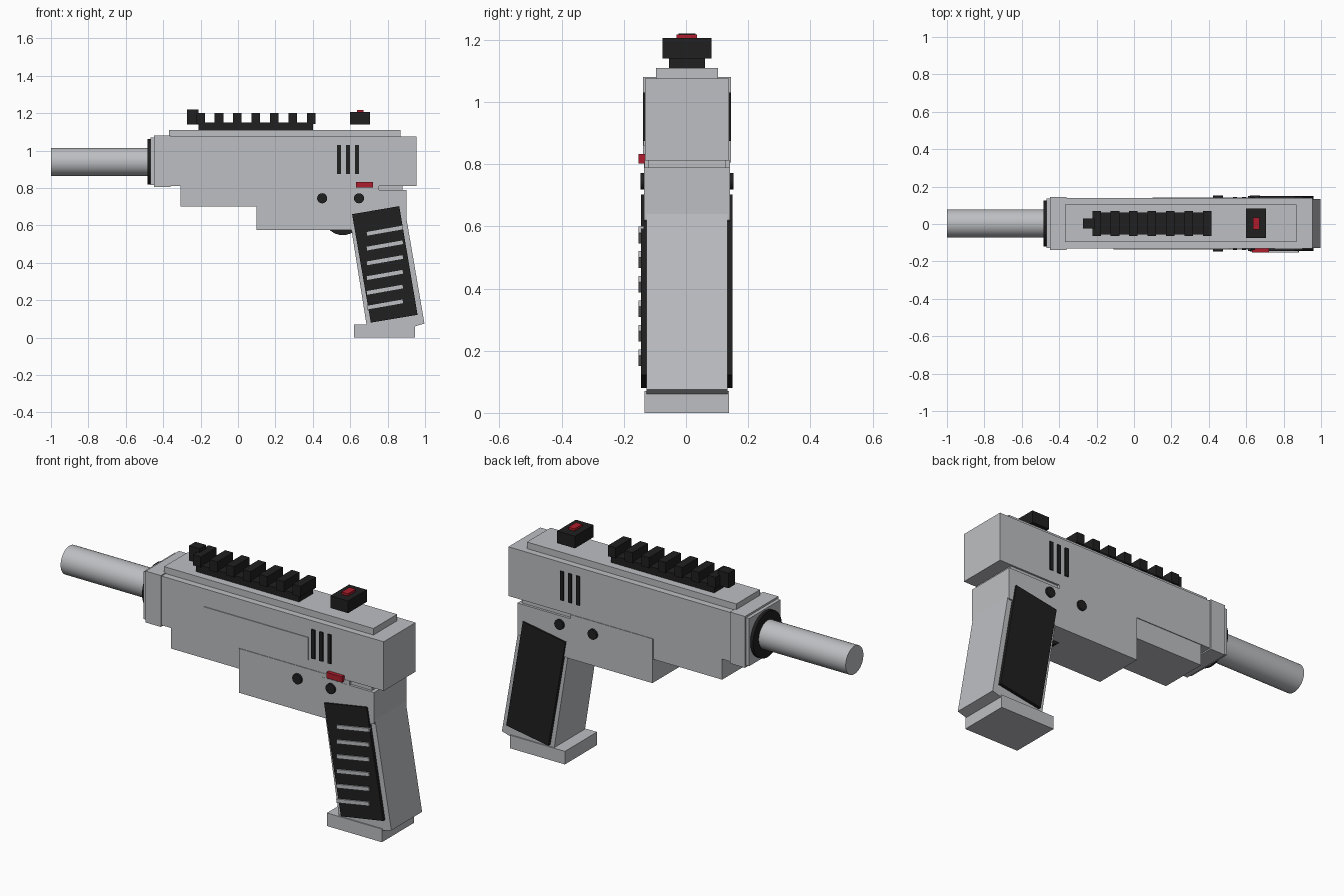
import bpy, bmesh, math
from mathutils import Vector

cube = bpy.data.objects.get("Cube")
if cube:
    bpy.data.objects.remove(cube, do_unlink=True)

YC = 0.003  # shared centre plane


def material(name, rgb):
    m = bpy.data.materials.new(name)
    m.use_nodes = True
    m.diffuse_color = (*rgb, 1)
    m.node_tree.nodes["Principled BSDF"].inputs["Base Color"].default_value = (*rgb, 1)
    return m


GREY = material("light grey", (0.51, 0.52, 0.54))
BLACK = material("matte black", (0.014, 0.014, 0.014))
RED = material("signal red", (0.42, 0.012, 0.025))


def prism(name, outline, y0, y1, mat, bevel=0):
    """Extrude an x-z outline between two depths."""
    bm = bmesh.new()
    face = bm.faces.new([bm.verts.new((x, YC + y0, z)) for x, z in outline])
    ext = bmesh.ops.extrude_face_region(bm, geom=[face])
    moved = [v for v in ext["geom"] if isinstance(v, bmesh.types.BMVert)]
    bmesh.ops.translate(bm, verts=moved, vec=Vector((0, y1 - y0, 0)))
    bmesh.ops.recalc_face_normals(bm, faces=bm.faces)
    mesh = bpy.data.meshes.new(name)
    bm.to_mesh(mesh)
    bm.free()
    mesh.materials.append(mat)
    ob = bpy.data.objects.new(name, mesh)
    bpy.context.collection.objects.link(ob)
    if bevel:
        mod = ob.modifiers.new("Bevel", "BEVEL")
        mod.width = bevel
        mod.segments = 1
    return ob


def box(name, x0, x1, z0, z1, y0, y1, mat, bevel=0):
    return prism(name, [(x0, z0), (x1, z0), (x1, z1), (x0, z1)], y0, y1, mat, bevel)


def slab(name, x0, x1, z0, z1, half, mat, bevel=0):
    return box(name, x0, x1, z0, z1, -half, half, mat, bevel)


def cylinder(name, centre, radius, depth, axis, mat, sides=48):
    rot = (0, math.pi / 2, 0) if axis == "x" else (math.pi / 2, 0, 0)
    bpy.ops.mesh.primitive_cylinder_add(vertices=sides, radius=radius, depth=depth,
                                        location=centre, rotation=rot)
    ob = bpy.context.object
    ob.name = name
    ob.data.materials.append(mat)
    bpy.ops.object.shade_smooth_by_angle()
    return ob


# Barrel and its collar
cylinder("barrel", (-0.72, YC, 0.94), 0.075, 0.56, "x", GREY)
cylinder("barrel_ring", (-0.465, YC, 0.94), 0.122, 0.04, "x", BLACK)
slab("collar_front", -0.468, -0.44, 0.815, 1.07, 0.132, GREY)
slab("collar", -0.45, -0.36, 0.805, 1.08, 0.141, GREY)

# Upper body
slab("upper_body", -0.37, 0.955, 0.812, 1.075, 0.135, GREY)
slab("top_plate", -0.37, 0.87, 1.07, 1.11, 0.1, GREY)
box("side_panel", -0.11, 0.51, 0.86, 0.98, -0.139, -0.13, GREY)
slab("fore_block", -0.308, 0.12, 0.70, 0.82, 0.131, GREY)
slab("neck", 0.55, 0.88, 0.77, 0.82, 0.125, GREY)

# Lower frame, grip and base
prism("lower_frame", [(0.1, 0.575), (0.1, 0.812), (0.585, 0.812), (0.585, 0.79),
                      (0.9, 0.79), (0.9, 0.62), (0.605, 0.575)], -0.138, 0.138, GREY)
prism("grip", [(0.603, 0.60), (0.9, 0.64), (0.997, 0.075), (0.945, 0.06),
               (0.69, 0.05)], -0.13, 0.13, GREY)
slab("grip_base", 0.62, 0.945, 0, 0.07, 0.136, GREY)

# Grip panels, pins and vent slots on both sides
panel = [(0.61, 0.66), (0.862, 0.703), (0.96, 0.122), (0.71, 0.08)]
for side, s in (("right", -1), ("left", 1)):
    prism(f"grip_panel_{side}", panel, s * 0.12, s * 0.147, BLACK)
    for i, x in enumerate((0.45, 0.647)):
        cylinder(f"pin_{side}_{i + 1}", (x, YC + s * 0.139, 0.745), 0.027, 0.02,
                 "y", BLACK, 24)
    for i in range(3):
        x = 0.53 + i * 0.048
        box(f"vent_{side}_{i + 1}", x, x + 0.02, 0.875, 1.03, s * 0.13, s * 0.142, BLACK)

# Raised ribs on the right grip panel
for i in range(6):
    z = 0.545 - i * 0.079
    prism(f"grip_rib_{i + 1}", [(0.69, z), (0.882, z + 0.034), (0.88, z + 0.054),
                                (0.688, z + 0.02)], -0.155, -0.14, GREY)

# Safety button and trigger
box("safety_plate", 0.585, 0.755, 0.79, 0.812, -0.137, -0.12, GREY)
box("safety_button", 0.63, 0.722, 0.802, 0.833, -0.156, -0.13, RED)
cylinder("trigger", (0.56, YC, 0.65), 0.102, 0.05, "y", BLACK, 32)

# Toothed top rail
slab("rail_base", -0.21, 0.40, 1.105, 1.15, 0.058, BLACK)
for i in range(7):
    x = -0.2 + i * 0.0985
    slab(f"rail_tooth_{i + 1}", x - 0.023, x + 0.023, 1.143, 1.2, 0.066, BLACK)

# Sights
slab("front_sight", -0.273, -0.21, 1.14, 1.22, 0.027, BLACK)
slab("rear_sight", 0.6, 0.705, 1.14, 1.205, 0.079, BLACK)
slab("sight_marker", 0.635, 0.672, 1.2, 1.217, 0.033, RED)
